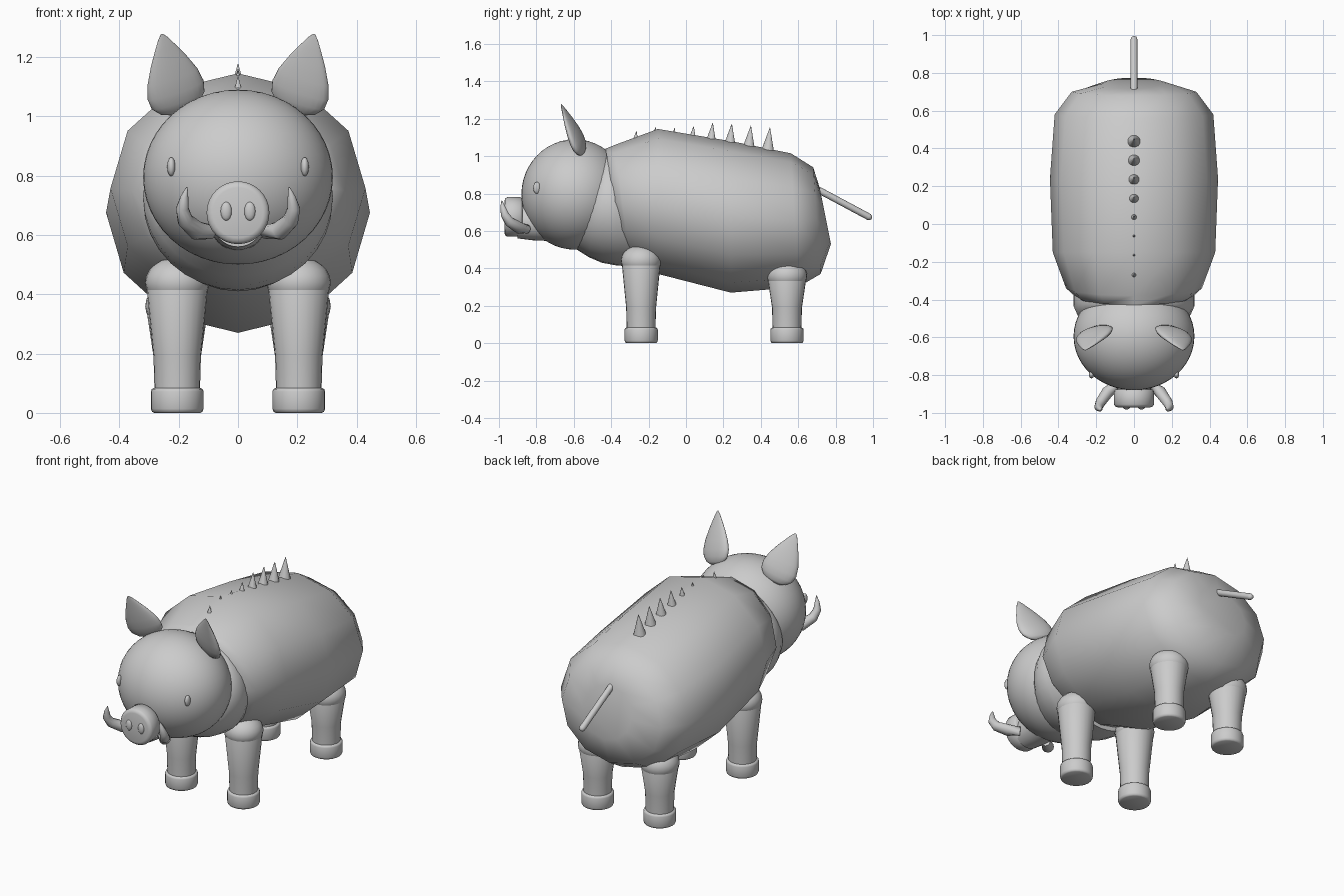
import bpy, bmesh, math
from mathutils import Vector, Matrix

cube = bpy.data.objects.get("Cube")
if cube:
    bpy.data.objects.remove(cube)

GREY = (0.6, 0.6, 0.6, 1)
hide = bpy.data.materials.new("plain grey")
hide.use_nodes = True
hide.diffuse_color = GREY
hide.node_tree.nodes["Principled BSDF"].inputs["Base Color"].default_value = GREY


def finish(name, bm, angle=40):
    bmesh.ops.recalc_face_normals(bm, faces=bm.faces)
    mesh = bpy.data.meshes.new(name)
    bm.to_mesh(mesh)
    bm.free()
    obj = bpy.data.objects.new(name, mesh)
    bpy.context.collection.objects.link(obj)
    mesh.materials.append(hide)
    bpy.ops.object.select_all(action='DESELECT')
    obj.select_set(True)
    bpy.context.view_layer.objects.active = obj
    bpy.ops.object.shade_smooth_by_angle(angle=math.radians(angle))
    return obj


def loft(name, rings, n=24, angle=40):
    """Skin elliptical rings, each a centre and two half-axis vectors."""
    bm = bmesh.new()
    loops = []
    for c, u, v in rings:
        turns = [2 * math.pi * i / n for i in range(n)]
        loops.append([bm.verts.new(Vector(c) + Vector(u) * math.sin(t) + Vector(v) * math.cos(t))
                      for t in turns])
    for a, b in zip(loops, loops[1:]):
        for i in range(n):
            j = (i + 1) % n
            bm.faces.new((a[i], a[j], b[j], b[i]))
    bm.faces.new(loops[0])
    bm.faces.new(loops[-1])
    return finish(name, bm, angle)


def barrel(name, sections, n, angle):
    """Loft from (top y, top z, bottom y, bottom z, half width) sections."""
    return loft(name, [((0, (ty + by) / 2, (tz + bz) / 2), (w, 0, 0),
                        (0, (ty - by) / 2, (tz - bz) / 2))
                       for ty, tz, by, bz, w in sections], n, angle)


def lathe(name, base, axis, profile, n=24, angle=40):
    """Revolve (distance, radius) pairs about an axis through base."""
    axis = Vector(axis).normalized()
    u = axis.orthogonal().normalized()
    v = axis.cross(u)
    return loft(name, [(Vector(base) + axis * d, u * r, v * r) for d, r in profile], n, angle)


def ellipsoid(name, centre, size, seg=32):
    bm = bmesh.new()
    bmesh.ops.create_uvsphere(bm, u_segments=seg, v_segments=seg // 2, radius=1,
                              matrix=Matrix.Translation(centre) @ Matrix.Diagonal((*size, 1)))
    return finish(name, bm, 60)


def horn(name, points, radii, n=12):
    """Sweep a tapering round section through a list of points."""
    pts = [Vector(p) for p in points]
    rings = []
    for i, p in enumerate(pts):
        d = (pts[min(i + 1, len(pts) - 1)] - pts[max(i - 1, 0)]).normalized()
        u = d.cross(Vector((1, -1, 0))).normalized()
        rings.append((p, u * radii[i], d.cross(u) * radii[i]))
    return loft(name, rings, n, 50)


# Angular body with a hump over the shoulders
barrel("body", [(-0.43, 1.04, -0.34, 0.48, 0.31), (-0.38, 1.06, -0.30, 0.44, 0.36),
                (-0.15, 1.145, -0.15, 0.37, 0.43), (0.24, 1.08, 0.24, 0.27, 0.445),
                (0.56, 1.015, 0.60, 0.30, 0.42), (0.68, 0.94, 0.72, 0.37, 0.33),
                (0.715, 0.83, 0.775, 0.53, 0.16)], 12, 70)

# Neck and head
barrel("neck", [(-0.46, 0.98, -0.60, 0.51, 0.26), (-0.44, 1.01, -0.52, 0.46, 0.30),
                (-0.42, 1.03, -0.45, 0.43, 0.32), (-0.38, 1.02, -0.37, 0.415, 0.32),
                (-0.30, 1.00, -0.28, 0.41, 0.29)], 32, 60)
ellipsoid("head", (0, -0.595, 0.795), (0.32, 0.285, 0.295), 48)

# Snout with a broad round nose disc
lathe("snout", (0, -0.70, 0.645), (0, -1, 0), [(0, 0.10), (0.12, 0.095), (0.20, 0.085)], 32)
lathe("nose_disc", (0, -0.875, 0.675), (0, -1, 0),
      [(0, 0.095), (0.01, 0.106), (0.08, 0.106), (0.092, 0.098), (0.096, 0.085)], 32, 50)

# Paired parts of the head
for side, s in (("left", 1), ("right", -1)):
    ellipsoid(side + "_nostril", (s * 0.04, -0.97, 0.68), (0.019, 0.012, 0.032), 16)
    ellipsoid(side + "_eye", (s * 0.225, -0.797, 0.83), (0.014, 0.02, 0.032), 16)
    horn(side + "_tusk",
         [(s * x, y, z) for x, y, z in ((0.09, -0.85, 0.61), (0.14, -0.89, 0.615),
                                        (0.178, -0.945, 0.65), (0.188, -0.97, 0.69),
                                        (0.18, -0.98, 0.73), (0.172, -0.985, 0.762))],
         [0.024, 0.032, 0.027, 0.022, 0.013, 0.002])
    # Flat leaf-shaped ear, leaning forward and out
    root, tip = Vector((s * 0.192, -0.552, 1.015)), Vector((s * 0.257, -0.668, 1.277))
    axis = (tip - root).normalized()
    wide = Vector((s * 0.9, -0.25, -0.18))
    wide = (wide - axis * wide.dot(axis)).normalized()
    thin = axis.cross(wide)
    loft(side + "_ear", [(root.lerp(tip, t), wide * w, thin * w * 0.3) for t, w in
                         ((0, 0.035), (0.05, 0.07), (0.15, 0.096), (0.28, 0.102), (0.45, 0.091),
                          (0.65, 0.065), (0.82, 0.038), (0.94, 0.018), (1, 0.004))], 24, 60)

# Legs with rounded tops and hooves
for end, y, top in (("front", -0.24, 0.44), ("hind", 0.54, 0.36)):
    for side, x in (("left", 0.205), ("right", -0.205)):
        lathe(f"{end}_{side}_leg", (x, y, 0.05), (0, 0, 1),
              [(0, 0.076), (0.14, 0.08), (top - 0.06, 0.104), (top - 0.05, 0.1)], 24)
        ellipsoid(f"{end}_{side}_joint", (x, y, top), (0.108, 0.108, 0.085), 24)
        lathe(f"{end}_{side}_hoof", (x, y, 0), (0, 0, 1),
              [(0, 0.078), (0.004, 0.085), (0.014, 0.089), (0.072, 0.089),
               (0.08, 0.086), (0.084, 0.078)], 24, 50)

# Row of bristles along the spine
for i, tip_z in enumerate((1.135, 1.155, 1.15, 1.16, 1.178, 1.173, 1.163, 1.153)):
    lathe(f"bristle_{i + 1}", (0, -0.28 + 0.102 * i, tip_z - 0.15), (0, 0.1, 1),
          [(0, 0.042), (0.15, 0.001)], 12)

# Straight thin tail
lathe("tail", (0, 0.66, 0.845), (0, 0.29, -0.155),
      [(0, 0.018), (0.36, 0.018), (0.372, 0.014), (0.378, 0.005)], 16, 60)
